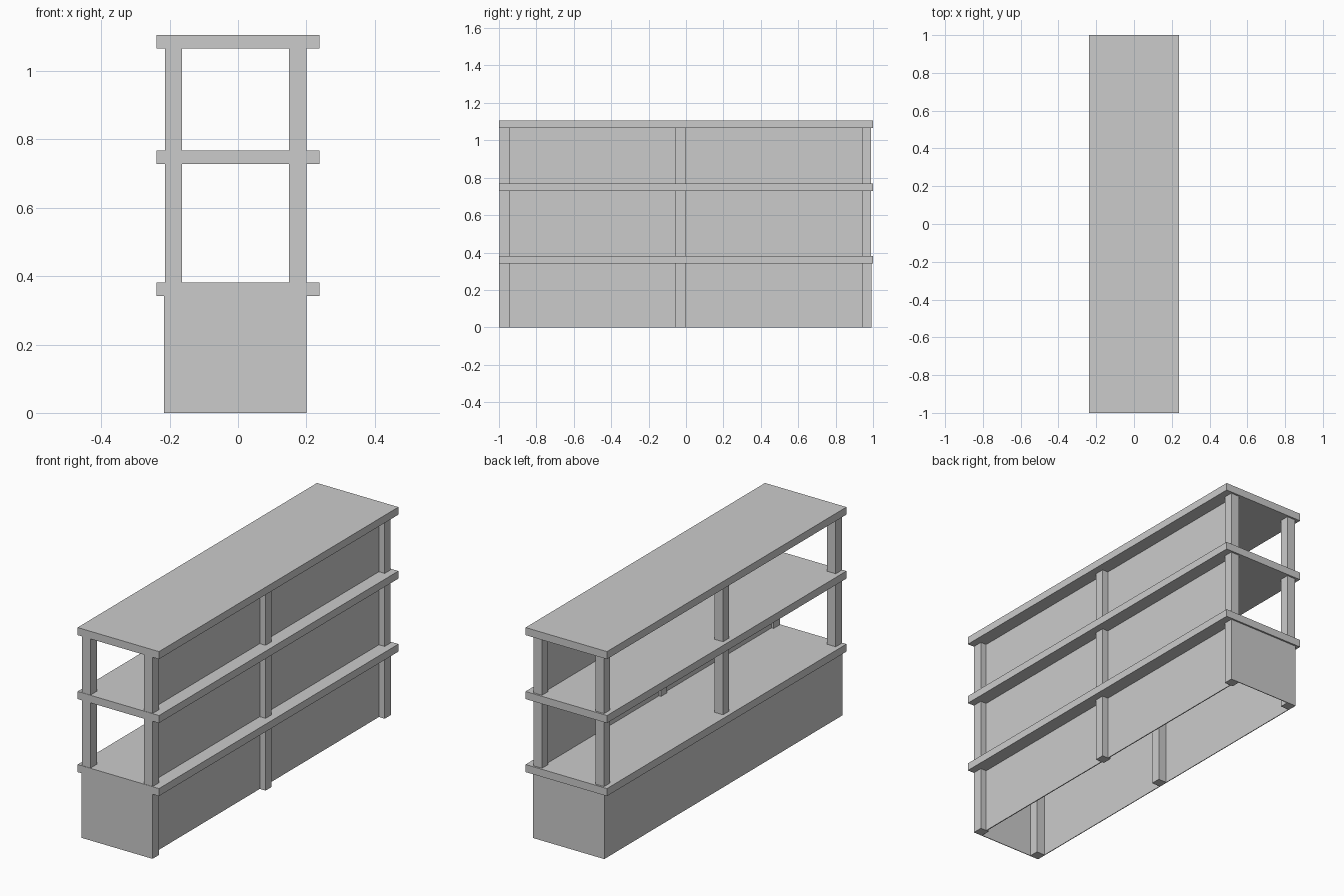
import bpy

if "Cube" in bpy.data.objects:
    bpy.data.objects.remove(bpy.data.objects["Cube"])


def box(name, x, y, z):
    """Axis-aligned box from (min, max) ranges."""
    bpy.ops.mesh.primitive_cube_add(
        size=1, location=[(r[0] + r[1]) / 2 for r in (x, y, z)])
    ob = bpy.context.object
    ob.name = name
    ob.scale = [r[1] - r[0] for r in (x, y, z)]
    bpy.ops.object.transform_apply(location=False, rotation=False, scale=True)
    return ob


# Three overhanging boards
for name, z in (("lower_shelf", 0.342), ("middle_shelf", 0.728), ("top_board", 1.066)):
    box(name, (-0.238, 0.238), (-1, 1), (z, z + 0.04))

# Six square posts running the full height
post_x = {"open_side": (-0.214, -0.164), "panel_side": (0.149, 0.2)}
post_y = {"front": (-0.998, -0.945), "middle": (-0.055, -0.004), "back": (0.94, 0.99)}
for side, x in post_x.items():
    for place, y in post_y.items():
        box(f"{place}_{side}_post", x, y, (0, 1.07))

# Thin full-height panel, recessed between the posts
box("recessed_panel", (0.161, 0.166), (-0.97, 0.965), (0, 1.07))

# Thin skins enclosing the lower tier
box("lower_side_panel", (-0.216, -0.212), (-0.999, 0.991), (0, 0.345))
box("lower_front_panel", (-0.215, 0.2), (-0.999, -0.995), (0, 0.345))
box("lower_back_panel", (-0.215, 0.2), (0.987, 0.991), (0, 0.345))
